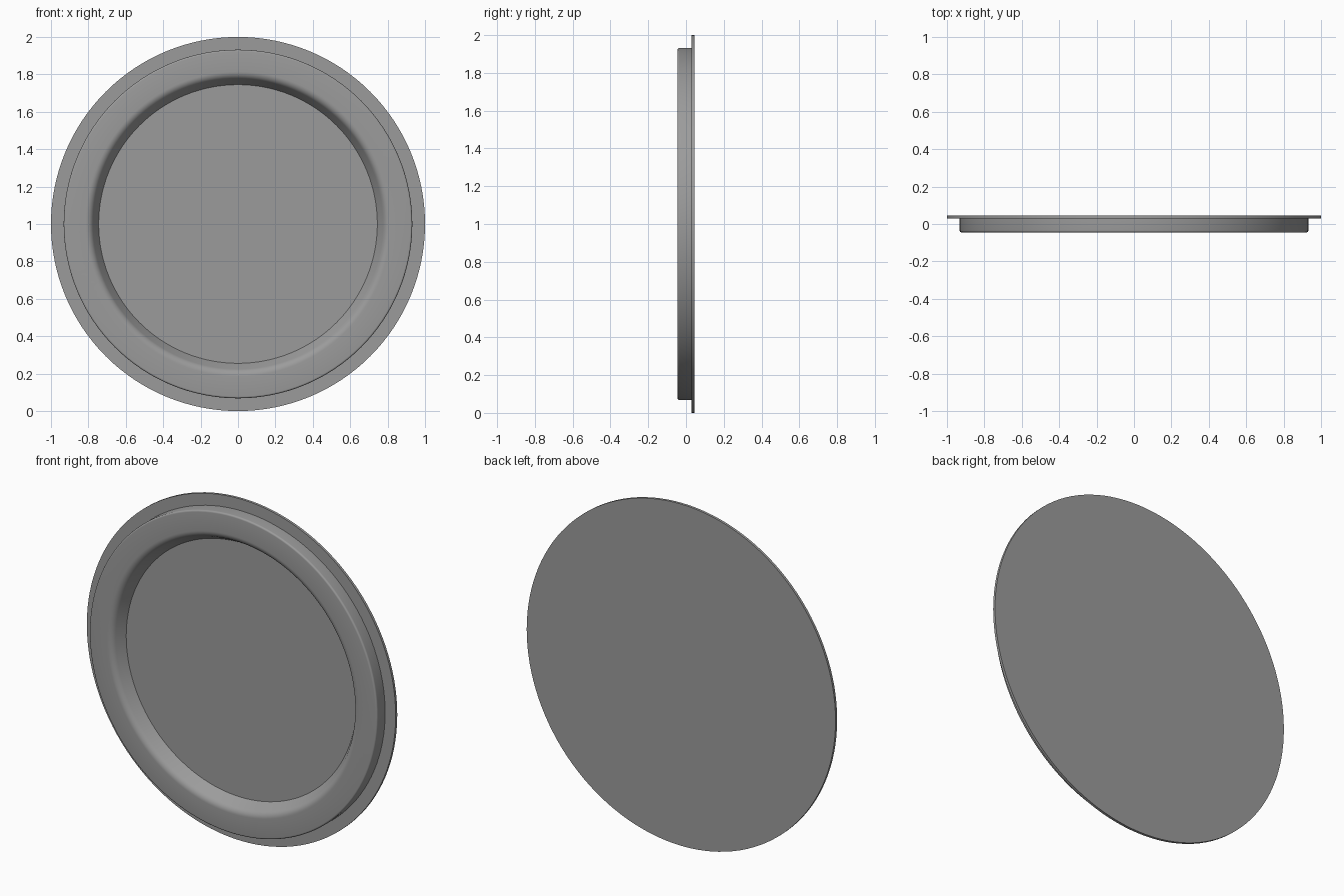
import bpy, bmesh, math
from mathutils import Matrix, Vector

if "Cube" in bpy.data.objects:
    bpy.data.objects.remove(bpy.data.objects["Cube"])

SEGMENTS = 128


def arc(cx, cy, r, start, end, steps):
    """Points (radius, depth) along a circular fillet, angles in degrees."""
    return [(cx + r * math.cos(math.radians(start + (end - start) * i / steps)),
             cy + r * math.sin(math.radians(start + (end - start) * i / steps)))
            for i in range(steps + 1)]


def lathe(name, profile, material):
    """Revolve a (radius, depth) profile around the y axis at z = 1."""
    bm = bmesh.new()
    verts = [bm.verts.new((r, y, 0)) for r, y in profile]
    edges = [bm.edges.new(pair) for pair in zip(verts, verts[1:])]
    bmesh.ops.spin(bm, geom=verts + edges, cent=(0, 0, 0), axis=(0, 1, 0),
                   angle=math.tau, steps=SEGMENTS, use_merge=True)
    bmesh.ops.remove_doubles(bm, verts=bm.verts, dist=1e-5)
    bmesh.ops.recalc_face_normals(bm, faces=bm.faces)
    bmesh.ops.transform(bm, matrix=Matrix.Translation(Vector((0, 0, 1))), verts=bm.verts)
    mesh = bpy.data.meshes.new(name)
    bm.to_mesh(mesh)
    bm.free()
    mesh.materials.append(material)
    obj = bpy.data.objects.new(name, mesh)
    bpy.context.collection.objects.link(obj)
    bpy.context.view_layer.objects.active = obj
    obj.select_set(True)
    bpy.ops.object.shade_smooth_by_angle(angle=math.radians(35))
    obj.select_set(False)
    return obj


grey = bpy.data.materials.new("mid grey")
grey.diffuse_color = (0.33, 0.33, 0.33, 1)
grey.use_nodes = True
grey.node_tree.nodes["Principled BSDF"].inputs["Base Color"].default_value = grey.diffuse_color

front, flange, back = -0.045, 0.03, 0.045

# recessed floor, sloped inner wall, raised ring, thin flange and flat back
profile = [(0, flange), (0.745, flange)]
profile += arc(0.815, front + 0.045, 0.045, 210, 270, 8)   # soft inner lip
profile += arc(0.922, front + 0.01, 0.01, 270, 360, 5)     # small outer rounding
profile += [(0.932, flange), (1, flange), (1, back), (0, back)]
lathe("round_dish", profile, grey)
